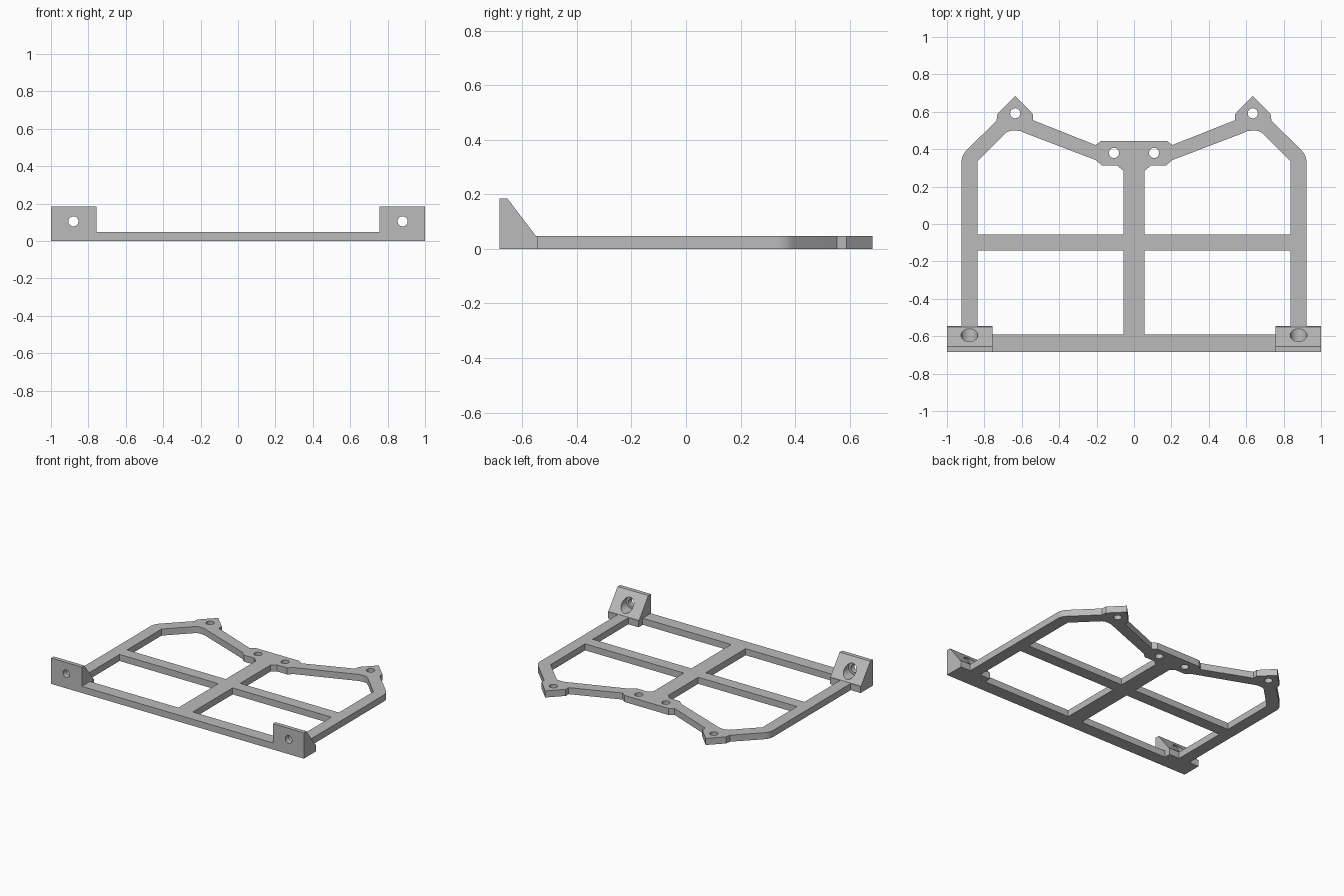
import bpy
import bmesh
from math import cos, sin, pi, radians
from mathutils import Matrix

cube = bpy.data.objects.get("Cube")
if cube:
    bpy.data.objects.remove(cube, do_unlink=True)

THICK = 0.047    # plate thickness
HOLE = 0.027     # screw hole radius
FRONT = -0.684   # front face of the model

grey = bpy.data.materials.new("plain grey")
grey.use_nodes = True
grey.diffuse_color = (0.5, 0.5, 0.5, 1)
grey.node_tree.nodes["Principled BSDF"].inputs["Base Color"].default_value = (0.5, 0.5, 0.5, 1)


def link(name, data):
    obj = bpy.data.objects.new(name, data)
    bpy.context.collection.objects.link(obj)
    return obj


def arc(cx, cy, r, start, end, steps):
    angles = [radians(start + (end - start) * i / steps) for i in range(steps + 1)]
    return [(cx + r * cos(a), cy + r * sin(a)) for a in angles]


def flip(points):
    return [(-x, y) for x, y in reversed(points)]


def bake(obj):
    """Replace an object by its evaluated, welded mesh."""
    name = obj.name
    bpy.context.view_layer.update()
    dg = bpy.context.evaluated_depsgraph_get()
    mesh = bpy.data.meshes.new_from_object(obj.evaluated_get(dg))
    mesh.transform(obj.matrix_world)
    bpy.data.objects.remove(obj, do_unlink=True)
    bm = bmesh.new()
    bm.from_mesh(mesh)
    bmesh.ops.remove_doubles(bm, verts=bm.verts, dist=0.0002)
    bmesh.ops.recalc_face_normals(bm, faces=bm.faces)
    bm.to_mesh(mesh)
    bm.free()
    mesh.materials.clear()
    mesh.materials.append(grey)
    result = link(name, mesh)
    bpy.ops.object.select_all(action="DESELECT")
    result.select_set(True)
    bpy.context.view_layer.objects.active = result
    bpy.ops.object.shade_smooth_by_angle(angle=radians(30))
    return result


# Flat frame: half outline from the rear centre pad round to the front foot
half = [(0.175, 0.445), (0.205, 0.422), (0.54, 0.555), (0.54, 0.588),
        (0.635, 0.684), (0.73, 0.588), (0.735, 0.553)]
half += arc(0.835, 0.331, 0.087, 45, 0, 6)
half += [(0.922, -0.545), (1, -0.545), (1, FRONT)]
outline = half + flip(half)

# Openings on one side
rear_window = [(0.057, -0.057), (0.057, 0.285), (0.09, 0.312), (0.17, 0.312),
               (0.205, 0.342), (0.58, 0.485), (0.605, 0.496), (0.635, 0.5),
               (0.665, 0.498), (0.682, 0.489), (0.838, 0.333), (0.838, -0.057)]
front_window = [(0.057, -0.142), (0.838, -0.142), (0.838, -0.545),
                (0.757, -0.545), (0.757, -0.592), (0.057, -0.592)]
openings = [rear_window, front_window]
for hx, hy in ((0.635, 0.592), (0.107, 0.38)):
    openings.append(arc(hx, hy, HOLE, 0, 345, 23))

curve = bpy.data.curves.new("frame", "CURVE")
curve.dimensions = "2D"
curve.fill_mode = "BOTH"
curve.extrude = THICK / 2
for loop in [outline] + openings + [flip(o) for o in openings]:
    spline = curve.splines.new("POLY")
    spline.points.add(len(loop) - 1)
    for point, (x, y) in zip(spline.points, loop):
        point.co = (x, y, 0, 1)
    spline.use_cyclic_u = True
frame = link("frame", curve)
frame.location.z = THICK / 2
bake(frame)

# Sloped corner mount standing on the front foot
bm = bmesh.new()
profile = [(FRONT, THICK), (FRONT, 0.185), (-0.655, 0.185), (-0.55, THICK)]
face = bm.faces.new([bm.verts.new((0.757, y, z)) for y, z in profile])
ext = bmesh.ops.extrude_face_region(bm, geom=[face])
moved = [v for v in ext["geom"] if isinstance(v, bmesh.types.BMVert)]
bmesh.ops.translate(bm, verts=moved, vec=(0.243, 0, 0))
bmesh.ops.recalc_face_normals(bm, faces=bm.faces)
mesh = bpy.data.meshes.new("corner_mounts")
bm.to_mesh(mesh)
bm.free()
mounts = link("corner_mounts", mesh)

# Screw hole and counterbore, drilled front to back
cutters = []
for name, radius, y0, y1 in (("screw_hole_cutter", HOLE, -0.75, -0.5),
                             ("counterbore_cutter", 0.045, -0.645, -0.45)):
    bm = bmesh.new()
    place = Matrix.Translation((0.88, (y0 + y1) / 2, 0.105)) @ Matrix.Rotation(pi / 2, 4, "X")
    bmesh.ops.create_cone(bm, cap_ends=True, segments=32, radius1=radius,
                          radius2=radius, depth=y1 - y0, matrix=place)
    mesh = bpy.data.meshes.new(name)
    bm.to_mesh(mesh)
    bm.free()
    cutter = link(name, mesh)
    cutter.hide_render = True
    cutters.append(cutter)
    cut = mounts.modifiers.new(name, "BOOLEAN")
    cut.operation = "DIFFERENCE"
    cut.solver = "EXACT"
    cut.object = cutter

mounts.modifiers.new("other_side", "MIRROR")
bake(mounts)
for cutter in cutters:
    bpy.data.objects.remove(cutter, do_unlink=True)
